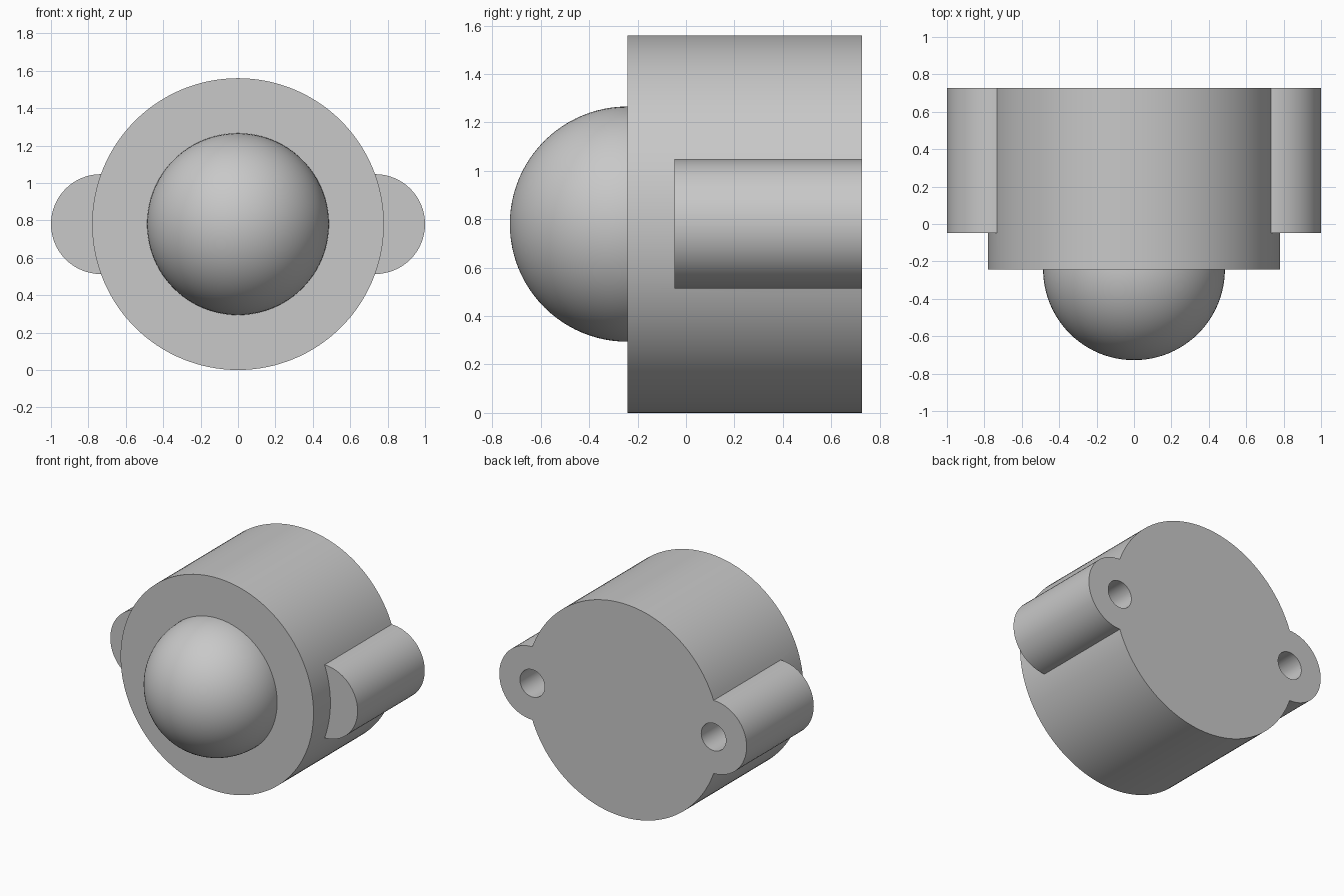
import bpy
import math

default = bpy.data.objects.get("Cube")
if default:
    bpy.data.objects.remove(default, do_unlink=True)

# Main dimensions
BODY_R, FRONT, BACK = 0.78, -0.242, 0.728
EAR_R, EAR_X, EAR_FRONT = 0.267, 0.733, -0.047
HOLE_R, HOLE_DEPTH = 0.1, 0.6
DOME_R = 0.486

grey = bpy.data.materials.new("plain grey")
grey.use_nodes = True
colour = (0.58, 0.58, 0.58, 1)
grey.diffuse_color = colour
grey.node_tree.nodes["Principled BSDF"].inputs["Base Color"].default_value = colour


def cylinder(name, x, radius, y0, y1, sides):
    """Closed cylinder lying along y."""
    bpy.ops.mesh.primitive_cylinder_add(
        vertices=sides, radius=radius, depth=y1 - y0,
        location=(x, (y0 + y1) / 2, BODY_R), rotation=(math.pi / 2, 0, 0))
    ob = bpy.context.object
    ob.name = name
    ob.data.materials.append(grey)
    return ob


def combine(target, tool, operation):
    """Apply a boolean and discard the tool."""
    mod = target.modifiers.new(operation.lower(), "BOOLEAN")
    mod.operation, mod.object, mod.solver = operation, tool, "EXACT"
    bpy.ops.object.select_all(action="DESELECT")
    target.select_set(True)
    bpy.context.view_layer.objects.active = target
    bpy.ops.object.modifier_apply(modifier=mod.name)
    bpy.data.objects.remove(tool, do_unlink=True)


# Round housing with a screw ear on each side
housing = cylinder("housing", 0, BODY_R, FRONT, BACK, 128)
for side in (-1, 1):
    ear = cylinder("screw_ear", side * EAR_X, EAR_R, EAR_FRONT, BACK, 64)
    combine(housing, ear, "UNION")

# Blind screw holes in the back of the ears
for side in (-1, 1):
    hole = cylinder("hole_cutter", side * EAR_X, HOLE_R,
                    BACK - HOLE_DEPTH, BACK + 0.1, 48)
    combine(housing, hole, "DIFFERENCE")
bpy.ops.object.shade_smooth_by_angle(angle=math.radians(30))

# Ball seated halfway into the front face
bpy.ops.mesh.primitive_uv_sphere_add(
    segments=96, ring_count=48, radius=DOME_R,
    location=(0, FRONT, BODY_R), rotation=(math.pi / 2, 0, 0))
ball = bpy.context.object
ball.name = "front_ball"
ball.data.materials.append(grey)
bpy.ops.object.shade_smooth()
